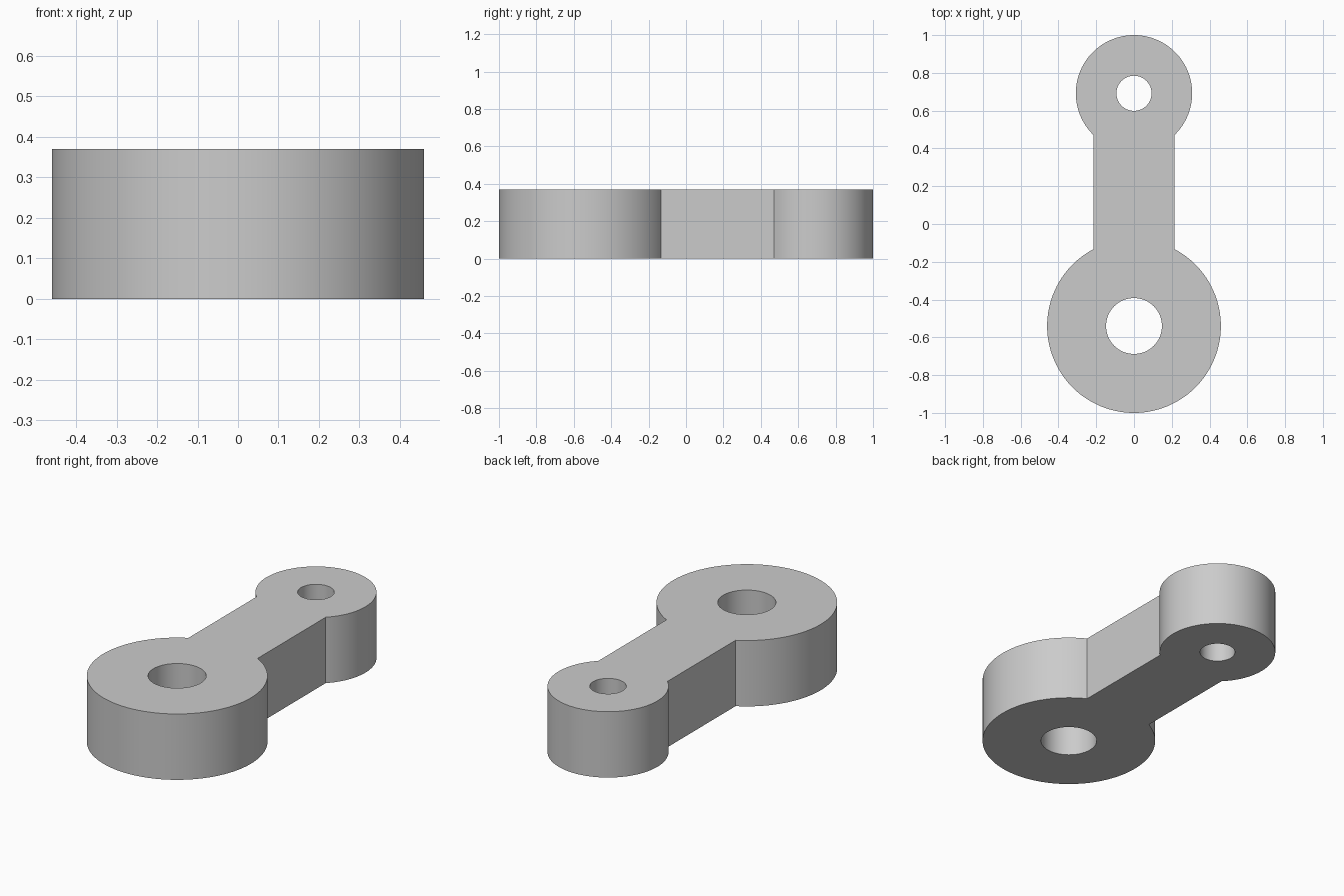
import bpy
import bmesh
from math import asin, cos, pi, radians, sin

if "Cube" in bpy.data.objects:
    bpy.data.objects.remove(bpy.data.objects["Cube"], do_unlink=True)

HEIGHT = 0.37
ARM_HALF_WIDTH = 0.215
BIG_Y, BIG_RADIUS, BIG_BORE = -0.54, 0.46, 0.148
SMALL_Y, SMALL_RADIUS, SMALL_BORE = 0.692, 0.308, 0.093


def arc(centre_y, radius, start, sweep, steps):
    """Points along an arc, both ends included."""
    angles = [start + sweep * i / steps for i in range(steps + 1)]
    return [(radius * cos(a), centre_y + radius * sin(a), 0) for a in angles]


def add_loop(bm, points):
    """Closed ring of edges through the points."""
    verts = [bm.verts.new(p) for p in points]
    return [bm.edges.new((v, verts[i - 1])) for i, v in enumerate(verts)]


# Outline: two round ends joined by the straight sides of the arm
big_gap = asin(ARM_HALF_WIDTH / BIG_RADIUS)
small_gap = asin(ARM_HALF_WIDTH / SMALL_RADIUS)
outline = arc(BIG_Y, BIG_RADIUS, pi / 2 + big_gap, 2 * (pi - big_gap), 96)
outline += arc(SMALL_Y, SMALL_RADIUS, small_gap - pi / 2, 2 * (pi - small_gap), 96)

# Flat plate with the two bores, then raised to full height
bm = bmesh.new()
edges = add_loop(bm, outline)
for centre_y, bore in ((BIG_Y, BIG_BORE), (SMALL_Y, SMALL_BORE)):
    edges += add_loop(bm, arc(centre_y, bore, 0, 2 * pi, 64)[:-1])
bmesh.ops.triangle_fill(bm, use_beauty=True, edges=edges, normal=(0, 0, 1))
raised = bmesh.ops.extrude_face_region(bm, geom=bm.faces[:], use_keep_orig=True)
top = [g for g in raised["geom"] if isinstance(g, bmesh.types.BMVert)]
bmesh.ops.translate(bm, verts=top, vec=(0, 0, HEIGHT))
bmesh.ops.recalc_face_normals(bm, faces=bm.faces[:])
mesh = bpy.data.meshes.new("link_arm")
bm.to_mesh(mesh)
bm.free()

link_arm = bpy.data.objects.new("link_arm", mesh)
bpy.context.collection.objects.link(link_arm)

# Plain grey finish
grey = bpy.data.materials.new("light_grey")
grey.use_nodes = True
colour = (0.6, 0.6, 0.6, 1)
grey.diffuse_color = colour
for node in grey.node_tree.nodes:
    if node.type == "BSDF_PRINCIPLED":
        node.inputs["Base Color"].default_value = colour
mesh.materials.append(grey)

# Smooth round walls with crisp rims
bpy.ops.object.select_all(action="DESELECT")
link_arm.select_set(True)
bpy.context.view_layer.objects.active = link_arm
bpy.ops.object.shade_smooth_by_angle(angle=radians(30))
